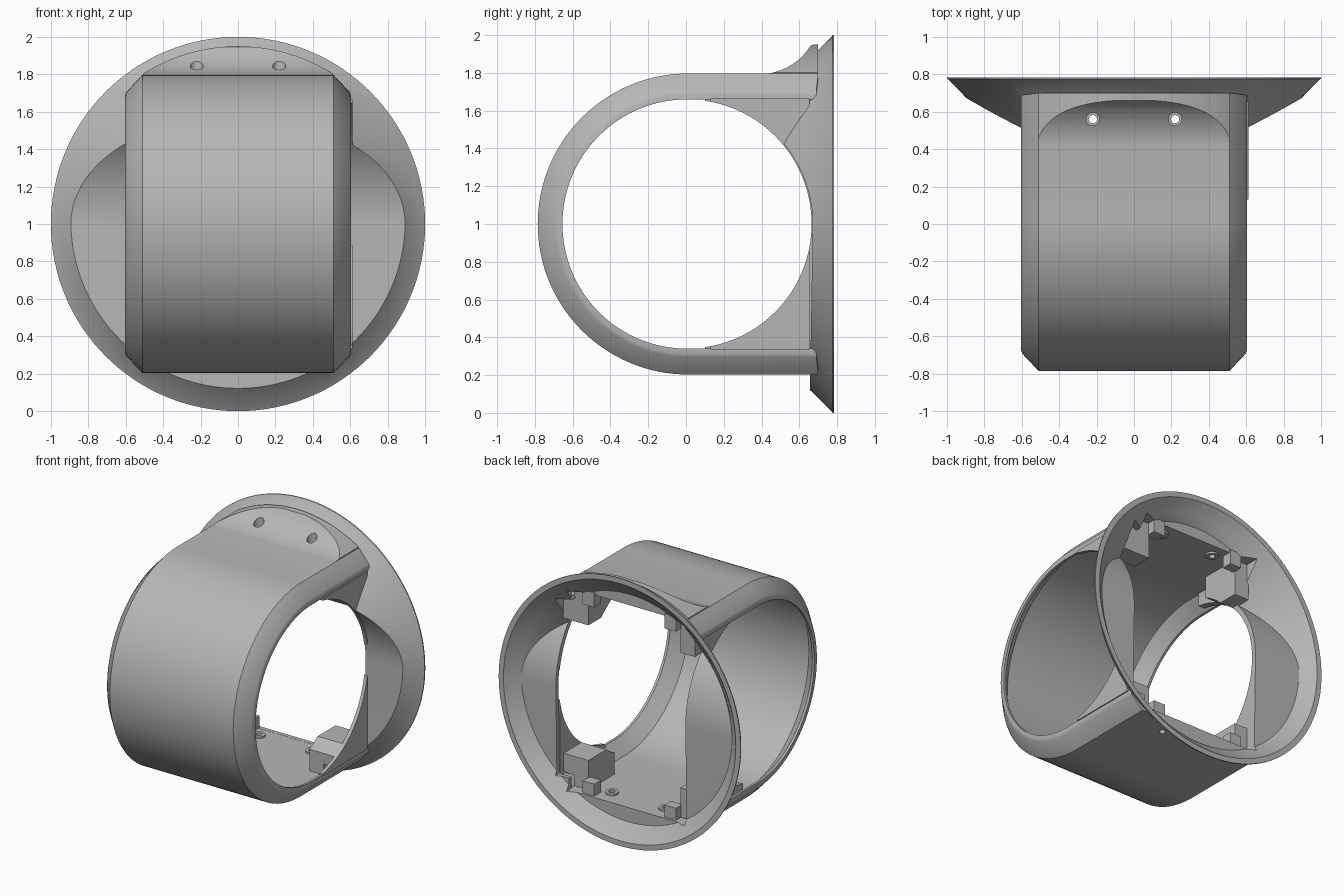
import bpy, bmesh
from math import sin, cos, pi, radians

if "Cube" in bpy.data.objects:
    bpy.data.objects.remove(bpy.data.objects["Cube"])

grey = bpy.data.materials.new("plain grey")
grey.use_nodes = True
colour = (0.47, 0.47, 0.47, 1)
grey.diffuse_color = colour
grey.node_tree.nodes["Principled BSDF"].inputs["Base Color"].default_value = colour

CY = 0.006    # tunnel axis, y
R_LIP = 0.66  # side openings
R_IN = 0.75   # inside of the band
R_OUT = 0.797
MID = 1.0     # tunnel axis, z


def loft(name, rings):
    """Closed solid through matching rings of points."""
    bm = bmesh.new()
    loops = [[bm.verts.new(p) for p in ring] for ring in rings]
    n = len(loops[0])
    for a, b in zip(loops, loops[1:]):
        for i in range(n):
            j = (i + 1) % n
            bm.faces.new((a[i], a[j], b[j], b[i]))
    bm.faces.new(loops[0])
    bm.faces.new(loops[-1])
    bmesh.ops.recalc_face_normals(bm, faces=bm.faces)
    mesh = bpy.data.meshes.new(name)
    bm.to_mesh(mesh)
    bm.free()
    mesh.materials.append(grey)
    ob = bpy.data.objects.new(name, mesh)
    bpy.context.collection.objects.link(ob)
    return ob


def prism(name, profile, x0, x1):
    return loft(name, [[(x, y, z + MID) for y, z in profile] for x in (x0, x1)])


def box(name, x0, x1, y0, y1, z0, z1):
    return prism(name, [(y0, z0), (y1, z0), (y1, z1), (y0, z1)], x0, x1)


def lathe(name, profile, n=128):
    """Solid turned about the y axis from (y, radius) pairs."""
    return loft(name, [[(r * cos(2 * pi * i / n), y, MID + r * sin(2 * pi * i / n))
                        for i in range(n)] for y, r in profile])


def rod(name, x, y, r, z0, z1, n=20):
    return loft(name, [[(x + r * cos(2 * pi * i / n), y + r * sin(2 * pi * i / n), z + MID)
                        for i in range(n)] for z in (z0, z1)])


def arc(cy, cz, r, a0, a1, n):
    return [(cy + r * cos(radians(a0 + (a1 - a0) * i / n)),
             cz + r * sin(radians(a0 + (a1 - a0) * i / n))) for i in range(n + 1)]


def u_band(name, cy, stations):
    """Symmetric U-shaped solid from (x, radius, back end) stations, outside first."""
    full = [(-x, r, e) for x, r, e in stations] + list(reversed(stations))
    rings = []
    for x, r, end in full:
        pts = [(end, r)] + arc(cy, 0, r, 90, 270, 64) + [(end, -r)]
        rings.append([(x, y, z + MID) for y, z in pts])
    return loft(name, rings)


def combine(target, other, operation):
    mod = target.modifiers.new("join", "BOOLEAN")
    mod.operation = operation
    mod.solver = "EXACT"
    mod.object = other
    bpy.context.view_layer.objects.active = target
    bpy.ops.object.modifier_apply(modifier=mod.name)
    bpy.data.objects.remove(other)


def wing_cut(offset):
    """Region in front of the side wings: round below the roof, nearly upright elsewhere."""
    top = R_LIP + 0.005 + offset
    profile = arc(CY, 0, top, 0, 75, 28)
    profile += [(0.18, top), (0.66, top), (0.66, 1.2), (-1, 1.2), (-1, -1.1), (0.652 + offset, -1.1)]
    return prism("wing_cutter", profile, -1.2, 1.2)


# U-shaped band with chamfered sides and a thin wall turned in to a lip
body = u_band("tunnel_housing", 0.012, [(0.603, R_OUT - 0.11, 0.69), (0.597, R_OUT - 0.092, 0.69),
                                        (0.51, R_OUT, 0.7)])
combine(body, u_band("cavity_cutter", CY, [(0.65, R_LIP, 0.9), (0.585, R_LIP, 0.9),
                                           (0.495, R_IN, 0.9)]), "DIFFERENCE")

# Sunken gusset on one side, proud gusset plate on the other
combine(body, box("sunken_gusset", -0.54, -0.475, 0.10, 0.67, -0.76, 0.76), "UNION")
combine(body, box("proud_gusset", 0.57, 0.611, 0.13, 0.655, -0.664, 0.664), "UNION")

# Crest sweeping up from the roof to the flange
crest = prism("crest", arc(0.39, 1.112, 0.318, 268, 328.5, 20)
              + [(0.70, 0.955), (0.70, 0.785), (0.38, 0.785)], -0.507, 0.507)
combine(crest, lathe("crest_limit", [(0.2, 0.95), (0.9, 0.95)]), "INTERSECT")
combine(body, crest, "UNION")

# Conical flange with side wings
flange = lathe("flange", [(0.3, 0.53), (0.772, 0.992), (0.776, 1.0), (0.784, 1.0)])
combine(flange, wing_cut(0), "DIFFERENCE")
combine(body, flange, "UNION")

# Hollow bowl behind the wings
bowl = lathe("bowl_cutter", [(0.3, 0.484), (0.70, 0.87), (0.71, 0.885), (0.80, 0.977)])
combine(bowl, wing_cut(0.03), "DIFFERENCE")
combine(body, bowl, "DIFFERENCE")

# Open middle chamber, taller between the gussets
combine(body, box("chamber_cutter", -0.485, 0.585, 0.02, 0.9, -0.66, 0.66), "DIFFERENCE")
combine(body, box("floor_cutter", -0.486, 0.486, 0.05, 0.9, -0.749, 0.749), "DIFFERENCE")

# Corner brackets, screw lugs and hole bosses
for s, wall in ((-1, 0.5), (1, 0.59)):
    for t, depth in ((-1, 0.53), (1, 0.48)):
        def corner(name, xa, xb, ya, yb, za, zb):
            (x0, x1), (z0, z1) = sorted((s * xa, s * xb)), sorted((t * za, t * zb))
            return box(name, x0, x1, ya, yb, z0, z1)
        combine(body, corner("bracket", 0.38, wall, 0.30, 0.61, depth, 0.67), "UNION")
        combine(body, corner("bracket_foot", 0.38, 0.497, 0.30, 0.61, 0.65, 0.77), "UNION")
        combine(body, corner("lug", 0.29, 0.385, 0.59, 0.67, 0.66, 0.77), "UNION")
        z0, z1 = sorted((t * 0.737, t * 0.77))
        combine(body, rod("boss", s * 0.22, 0.56, 0.045, z0, z1), "UNION")

# Round tunnel through the sides
combine(body, prism("tunnel_cutter", arc(CY, 0, R_LIP - 0.001, 0, 356.25, 95), -0.65, 0.65), "DIFFERENCE")

# Screw holes through roof and floor, with wider mouths above
for s in (-1, 1):
    combine(body, rod("hole_cutter", s * 0.22, 0.56, 0.022, -1.1, 1.1), "DIFFERENCE")
    combine(body, rod("mouth_cutter", s * 0.22, 0.56, 0.035, 0.78, 1.1), "DIFFERENCE")

bpy.ops.object.select_all(action="DESELECT")
body.select_set(True)
bpy.context.view_layer.objects.active = body
bpy.ops.object.shade_smooth_by_angle(angle=radians(28))
